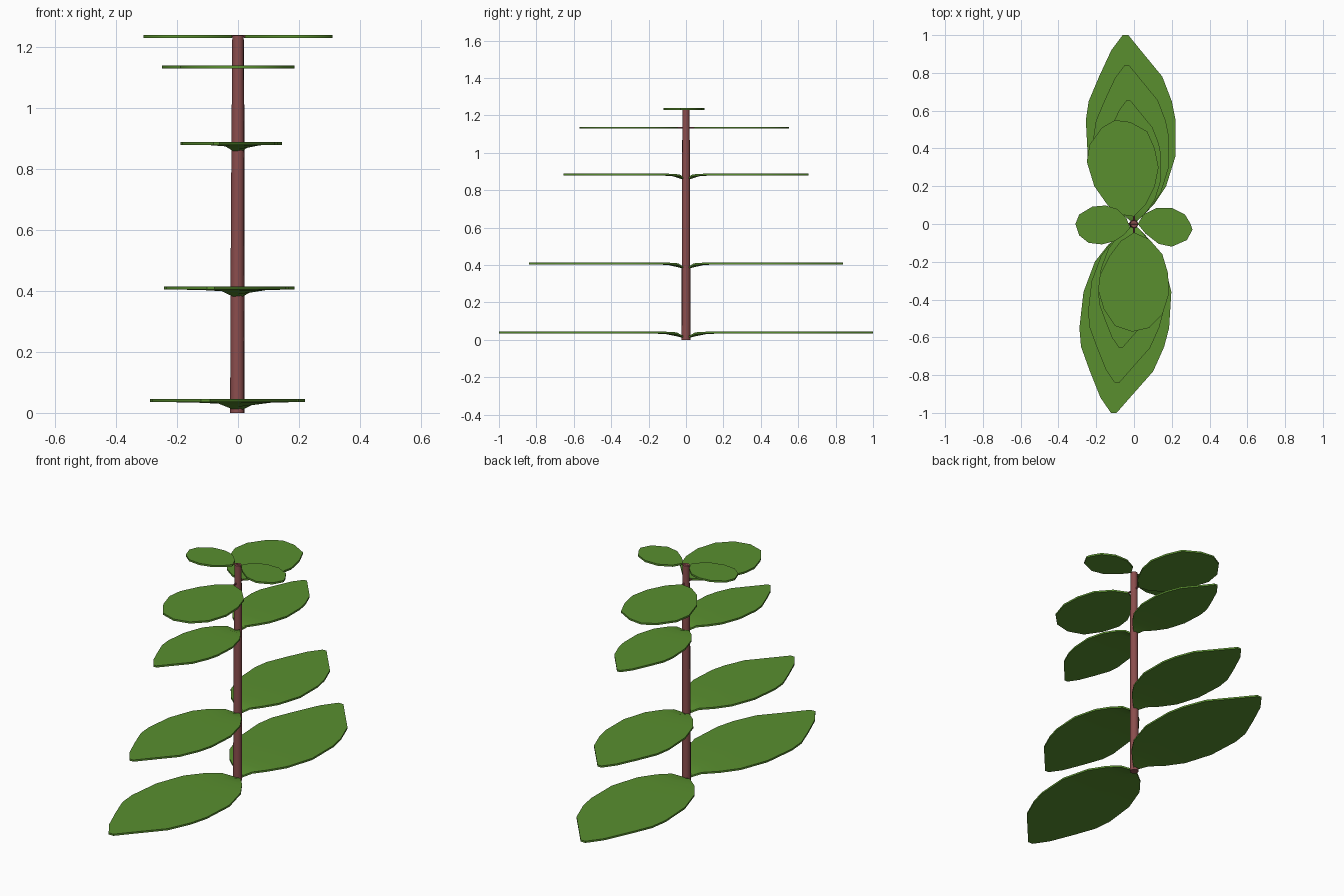
import bpy, bmesh, math
from mathutils import Vector

if "Cube" in bpy.data.objects:
    bpy.data.objects.remove(bpy.data.objects["Cube"])


def material(name, rgb):
    m = bpy.data.materials.new(name)
    m.diffuse_color = (*rgb, 1)
    m.use_nodes = True
    m.node_tree.nodes["Principled BSDF"].inputs["Base Color"].default_value = m.diffuse_color
    return m


GREEN = material("leaf green", (0.10, 0.275, 0.028))
RED = material("stem red brown", (0.26, 0.075, 0.075))
THICK = 0.010


def finish(bm, name, mat):
    bmesh.ops.recalc_face_normals(bm, faces=bm.faces)
    me = bpy.data.meshes.new(name)
    bm.to_mesh(me)
    bm.free()
    me.materials.append(mat)
    ob = bpy.data.objects.new(name, me)
    bpy.context.collection.objects.link(ob)
    bpy.ops.object.select_all(action='DESELECT')
    ob.select_set(True)
    bpy.context.view_layer.objects.active = ob
    bpy.ops.object.shade_smooth_by_angle(angle=math.radians(40))
    return ob


def thicken(bm, faces):
    """Extrude a flat sheet straight down into a thin slab."""
    r = bmesh.ops.extrude_face_region(bm, geom=faces, use_keep_orig=True)
    verts = [g for g in r["geom"] if isinstance(g, bmesh.types.BMVert)]
    bmesh.ops.translate(bm, verts=verts, vec=(0, 0, -THICK))


def rod(name, rings, sides):
    """Tube through (centre, radius) rings."""
    bm = bmesh.new()
    axis = (Vector(rings[-1][0]) - Vector(rings[0][0])).normalized()
    u = axis.orthogonal().normalized()
    w = axis.cross(u)
    loops = []
    for c, r in rings:
        loops.append([bm.verts.new(Vector(c) + r * (u * math.cos(a) + w * math.sin(a)))
                      for a in (2 * math.pi * i / sides for i in range(sides))])
    for a, b in zip(loops, loops[1:]):
        for i in range(sides):
            j = (i + 1) % sides
            bm.faces.new((a[i], a[j], b[j], b[i]))
    bm.faces.new(loops[0])
    bm.faces.new(loops[-1])
    return finish(bm, name, RED)


# Main stem
rod("stem", [((-0.002, 0, 0), 0.024), ((-0.002, 0, 0.4), 0.023),
             ((0, 0, 0.85), 0.022), ((0, 0, 1.237), 0.019)], 10)

# Long pointed leaf: distance from stem, left edge, right edge, drop of midrib
POINTED = [(0.015, -0.015, 0.015, 0.024), (0.05, -0.06, 0.055, 0.016),
           (0.11, -0.13, 0.11, 0.004), (0.20, -0.195, 0.17, 0),
           (0.36, -0.245, 0.22, 0), (0.55, -0.255, 0.22, 0),
           (0.65, -0.24, 0.20, 0), (0.78, -0.185, 0.15, 0),
           (0.92, -0.12, 0.035, 0), (1.0, -0.06, -0.03, 0)]


def pointed_leaf(name, z, scale, side):
    bm = bmesh.new()
    rows = []
    for y, xl, xr, drop in POINTED:
        shift = -0.062 * y if side < 0 else 0
        edge_drop = drop if y < 0.03 else drop * 0.3
        row = []
        for x, d in ((xl, edge_drop), ((xl + xr) / 2, drop), (xr, edge_drop)):
            row.append(bm.verts.new(((x + shift) * scale, side * y * scale, z - d)))
        rows.append(row)
    for a, b in zip(rows, rows[1:]):
        for i in range(2):
            bm.faces.new((a[i], a[i + 1], b[i + 1], b[i]))
    thicken(bm, bm.faces[:])
    finish(bm, name, GREEN)


for label, z, scale in (("lower", 0.045, 1.0), ("middle", 0.414, 0.84), ("upper", 0.889, 0.655)):
    pointed_leaf(label + "_back_leaf", z, scale, 1)
    pointed_leaf(label + "_front_leaf", z, scale, -1)


def round_leaf(name, z, outline):
    bm = bmesh.new()
    face = bm.faces.new([bm.verts.new((x, y, z)) for x, y in outline])
    thicken(bm, [face])
    finish(bm, name, GREEN)


# Rounded leaves near the top
round_leaf("high_back_leaf", 1.139, [
    (-0.25, 0.33), (-0.235, 0.42), (-0.17, 0.51), (-0.10, 0.55), (-0.02, 0.54),
    (0.07, 0.49), (0.11, 0.40), (0.13, 0.30), (0.11, 0.20), (0.06, 0.10),
    (0, 0.04), (-0.07, 0.05), (-0.14, 0.10), (-0.21, 0.20)])
round_leaf("high_front_leaf", 1.139, [
    (-0.19, -0.35), (-0.16, -0.45), (-0.10, -0.54), (-0.01, -0.57), (0.08, -0.55),
    (0.15, -0.48), (0.185, -0.37), (0.18, -0.26), (0.15, -0.16), (0.08, -0.08),
    (0, -0.045), (-0.07, -0.09), (-0.13, -0.17), (-0.18, -0.27)])
round_leaf("top_right_leaf", 1.24, [
    (0.02, 0), (0.05, 0.05), (0.12, 0.085), (0.20, 0.085), (0.27, 0.05), (0.30, 0),
    (0.31, -0.03), (0.28, -0.085), (0.20, -0.12), (0.13, -0.105), (0.06, -0.05)])
round_leaf("top_left_leaf", 1.24, [
    (-0.02, -0.02), (-0.04, 0.03), (-0.09, 0.08), (-0.15, 0.098), (-0.22, 0.092),
    (-0.29, 0.05), (-0.31, 0), (-0.29, -0.06), (-0.24, -0.10), (-0.17, -0.108),
    (-0.10, -0.09), (-0.05, -0.055)])

# Short stalks joining the rounded leaves to the stem
for name, z, end in (("high_back_stalk", 1.134, (0, 0.1)), ("high_front_stalk", 1.134, (0, -0.1)),
                     ("top_right_stalk", 1.235, (0.08, 0)), ("top_left_stalk", 1.235, (-0.08, 0))):
    rod(name, [((0, 0, z), 0.0045), ((*end, z), 0.0045)], 6)
